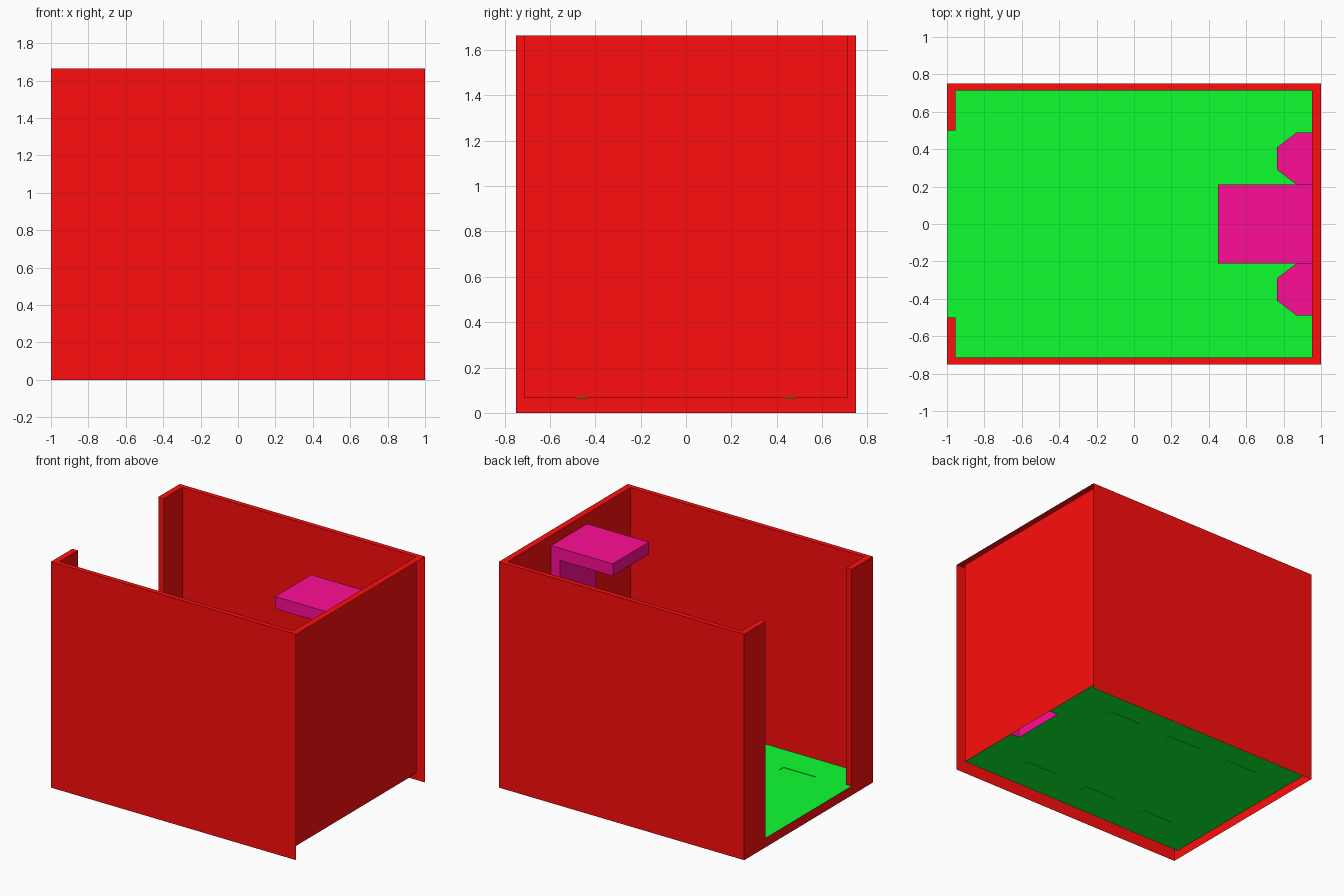
import bpy, bmesh

if "Cube" in bpy.data.objects:
    bpy.data.objects.remove(bpy.data.objects["Cube"])

H = 1.665       # wall height
FLOOR = 0.068   # floor level
DIP = 0.004     # slot depth


def material(name, color):
    m = bpy.data.materials.new(name)
    m.diffuse_color = color
    m.use_nodes = True
    m.node_tree.nodes["Principled BSDF"].inputs["Base Color"].default_value = m.diffuse_color
    return m


RED = material("red_paint", (1.0, 0.004, 0.004, 1))
GREEN = material("green_paint", (0.004, 1.0, 0.03, 1))
PINK = material("pink_paint", (1.0, 0.004, 0.3, 1))


def finish(bm, name, mat):
    bmesh.ops.remove_doubles(bm, verts=bm.verts, dist=0.0005)
    bmesh.ops.recalc_face_normals(bm, faces=bm.faces)
    me = bpy.data.meshes.new(name)
    bm.to_mesh(me)
    bm.free()
    me.materials.append(mat)
    ob = bpy.data.objects.new(name, me)
    bpy.context.collection.objects.link(ob)
    return ob


def face(bm, pts):
    return bm.faces.new([bm.verts.new(p) for p in pts])


def sheet(bm, path, z0, z1):
    """Vertical faces along an open path in plan."""
    for (ax, ay), (bx, by) in zip(path, path[1:]):
        face(bm, [(ax, ay, z0), (bx, by, z0), (bx, by, z1), (ax, ay, z1)])


# Walls: outer skin (right end and underside open), inner skin, top rim, sill
bm = bmesh.new()
left_half = [(1, 0.75), (-1, 0.75), (-1, 0.5)]
inner_half = [(-1, 0.5), (-0.955, 0.5), (-0.955, 0.715), (0.953, 0.715)]
mirror = lambda path: [(x, -y) for x, y in reversed(path)]
inner = inner_half + mirror(inner_half)
sheet(bm, left_half, 0, H)
sheet(bm, mirror(left_half), 0, H)
sheet(bm, inner, FLOOR, H)
sheet(bm, [(-1, 0.5), (-1, -0.5)], 0, FLOOR)
rim = left_half + inner[1:-1] + mirror(left_half)
face(bm, [(x, y, H) for x, y in rim])
finish(bm, "walls", RED)

# Floor: six shallow slots, open under the column
bm = bmesh.new()
slots = [(-0.72, -0.455), (-0.19, 0.075), (0.35, 0.615)]
xs = [-1] + [v for s in slots for v in s] + [0.88, 0.953]
ys = [-0.715, -0.485, -0.435, -0.21, 0.21, 0.435, 0.485, 0.715]
for i, (x0, x1) in enumerate(zip(xs, xs[1:])):
    for j, (y0, y1) in enumerate(zip(ys, ys[1:])):
        if x0 == 0.88 and y0 == -0.21:
            continue
        ring = [(x0, y0), (x1, y0), (x1, y1), (x0, y1)]
        if i in (1, 3, 5) and j in (1, 5):
            face(bm, [(x, y, FLOOR - DIP) for x, y in ring])
            sheet(bm, ring + ring[:1], FLOOR - DIP, FLOOR)
        else:
            face(bm, [(x, y, FLOOR) for x, y in ring])
finish(bm, "floor", GREEN)

# Column with overhanging canopy, against the end wall
bm = bmesh.new()
profile = [(0.953, FLOOR), (0.88, FLOOR), (0.88, 1.5), (0.45, 1.5), (0.45, 1.59), (0.953, 1.59)]
for (ax, az), (bx, bz) in zip(profile[1:], profile[2:]):
    face(bm, [(ax, -0.21, az), (bx, -0.21, bz), (bx, 0.21, bz), (ax, 0.21, az)])
for y in (-0.21, 0.21):
    face(bm, [(x, y, z) for x, z in profile])
finish(bm, "column_and_canopy", PINK)

# Bevelled side cabinets flanking the column
for side, s in (("left", 1), ("right", -1)):
    bm = bmesh.new()
    plan = [(0.953, 0.21), (0.87, 0.21), (0.765, 0.29), (0.765, 0.41), (0.87, 0.49), (0.953, 0.49)]
    plan = [(x, s * y) for x, y in plan]
    sheet(bm, plan, FLOOR, 0.6)
    face(bm, [(x, y, 0.6) for x, y in plan])
    finish(bm, side + "_side_cabinet", PINK)
